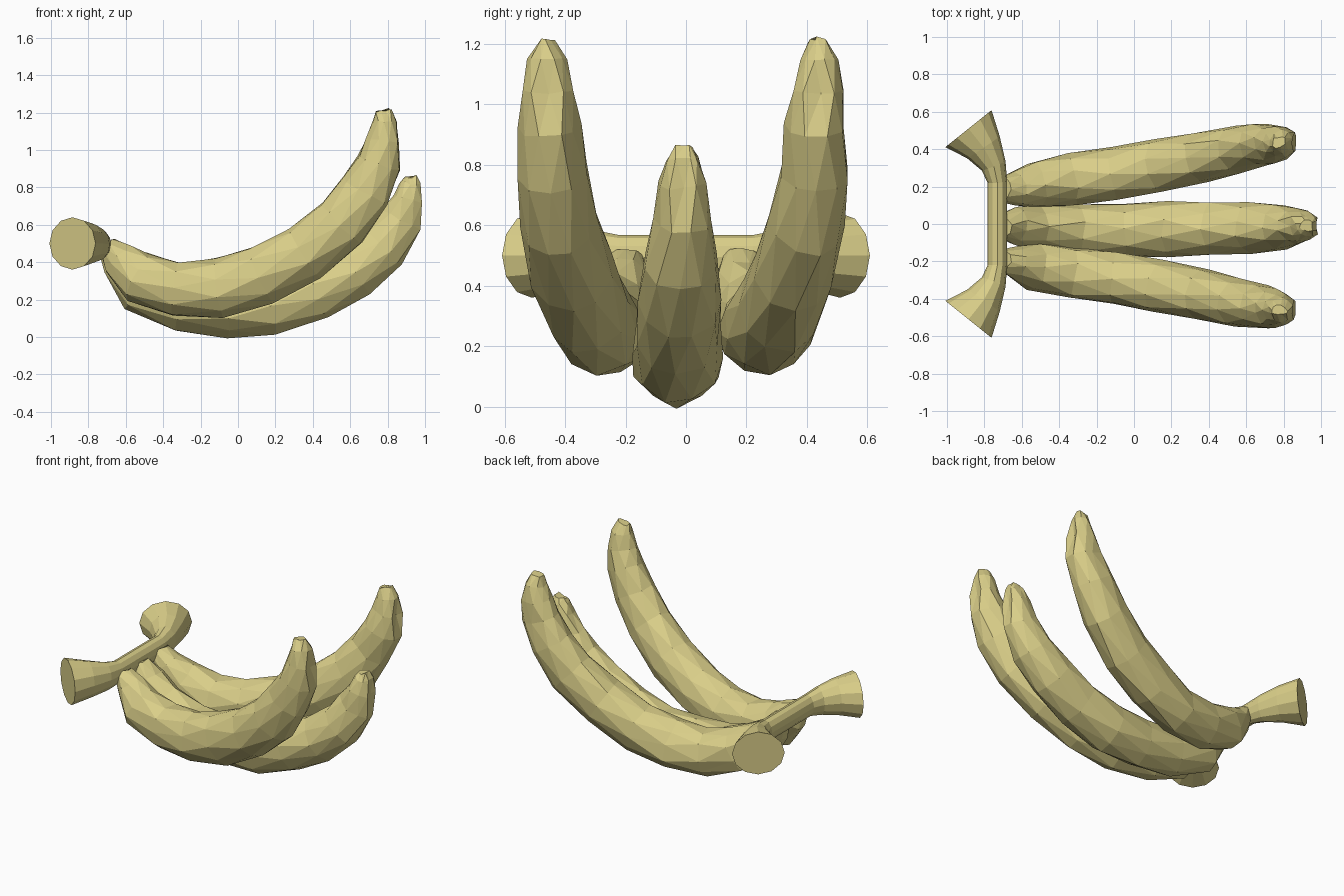
import bpy, bmesh, math, random
from mathutils import Vector

if "Cube" in bpy.data.objects:
    bpy.data.objects.remove(bpy.data.objects["Cube"])

random.seed(4)

skin = bpy.data.materials.new("banana yellow")
skin.diffuse_color = (0.70, 0.62, 0.25, 1)
skin.use_nodes = True
skin.node_tree.nodes["Principled BSDF"].inputs["Base Color"].default_value = skin.diffuse_color


def loft(name, stations, ref, sides, jitter=0.0, stagger=False, notch=()):
    """Skin rings along a path. Station: (x, y, z, radius along ref, other radius)."""
    bm = bmesh.new()
    pts = [Vector(s[:3]) for s in stations]
    rings = []
    for i, s in enumerate(stations):
        t = (pts[min(i + 1, len(pts) - 1)] - pts[max(i - 1, 0)]).normalized()
        side = (ref - t * ref.dot(t)).normalized()
        up = t.cross(side)
        ring = []
        for k in range(sides):
            a = 2 * math.pi * (k + (0.5 if stagger and i % 2 else 0)) / sides - math.pi / 2
            f = 0.72 if i in notch and k == 0 else 1.0
            p = pts[i] + side * math.cos(a) * s[3] + up * math.sin(a) * s[4] * f
            p += Vector([random.uniform(-jitter, jitter) for _ in range(3)])
            ring.append(bm.verts.new(p))
        rings.append(ring)
    # bands of alternating triangles, or quads when not staggered
    for i, (a, b) in enumerate(zip(rings, rings[1:])):
        for k in range(sides):
            n = (k + 1) % sides
            if not stagger:
                bm.faces.new((a[k], a[n], b[n], b[k]))
            elif i % 2 == 0:
                bm.faces.new((a[k], a[n], b[k]))
                bm.faces.new((a[n], b[n], b[k]))
            else:
                bm.faces.new((a[k], b[n], b[k]))
                bm.faces.new((a[k], a[n], b[n]))
    bm.faces.new(rings[0])
    bm.faces.new(rings[-1])
    bmesh.ops.recalc_face_normals(bm, faces=bm.faces)
    me = bpy.data.meshes.new(name)
    bm.to_mesh(me)
    bm.free()
    me.materials.append(skin)
    ob = bpy.data.objects.new(name, me)
    bpy.context.collection.objects.link(ob)
    return ob


Y, Z = Vector((0, 1, 0)), Vector((0, 0, 1))

# middle banana: x, y, z, radius across, radius in bend plane
middle = [
    (-0.70, -0.01, 0.49, 0.06, 0.05), (-0.64, -0.01, 0.40, 0.10, 0.09),
    (-0.53, -0.02, 0.265, 0.13, 0.135), (-0.30, -0.03, 0.175, 0.14, 0.15),
    (-0.05, -0.03, 0.15, 0.145, 0.15), (0.18, -0.03, 0.165, 0.15, 0.155),
    (0.42, -0.03, 0.24, 0.145, 0.15), (0.62, -0.02, 0.35, 0.135, 0.145),
    (0.78, -0.02, 0.48, 0.12, 0.135), (0.87, -0.01, 0.62, 0.10, 0.115),
    (0.91, -0.01, 0.74, 0.08, 0.085), (0.925, -0.01, 0.82, 0.055, 0.06),
    (0.92, -0.01, 0.855, 0.03, 0.035),
]
loft("middle_banana", middle, Y, 10, 0.008, True, notch=(10,))

# outer bananas, splayed to both sides
outer = [
    (-0.70, 0.19, 0.49, 0.06, 0.05), (-0.64, 0.195, 0.42, 0.09, 0.09),
    (-0.53, 0.22, 0.32, 0.125, 0.135), (-0.33, 0.25, 0.255, 0.14, 0.15),
    (-0.10, 0.28, 0.26, 0.145, 0.155), (0.13, 0.32, 0.33, 0.145, 0.16),
    (0.36, 0.365, 0.45, 0.14, 0.16), (0.56, 0.41, 0.61, 0.13, 0.155),
    (0.68, 0.435, 0.78, 0.115, 0.14), (0.755, 0.44, 0.93, 0.10, 0.12),
    (0.78, 0.45, 1.05, 0.085, 0.095), (0.785, 0.45, 1.15, 0.06, 0.07),
    (0.775, 0.45, 1.21, 0.03, 0.04),
]
for label, s in (("left", 1), ("right", -1)):
    loft(label + "_banana", [(x, y * s - 0.01, z, a, b) for x, y, z, a, b in outer],
         Y, 10, 0.008, True, notch=(10,))

# stem: crossbar with flared, cut ends turned backwards
half = [
    (-0.73, 0.22, 0.495, 0.072, 0.052), (-0.75, 0.31, 0.495, 0.09, 0.068),
    (-0.805, 0.41, 0.50, 0.115, 0.105), (-0.885, 0.51, 0.50, 0.14, 0.158),
]
stem = [(x, -y, z, a, b) for x, y, z, a, b in reversed(half)] + half
loft("stem", stem, Z, 12)
